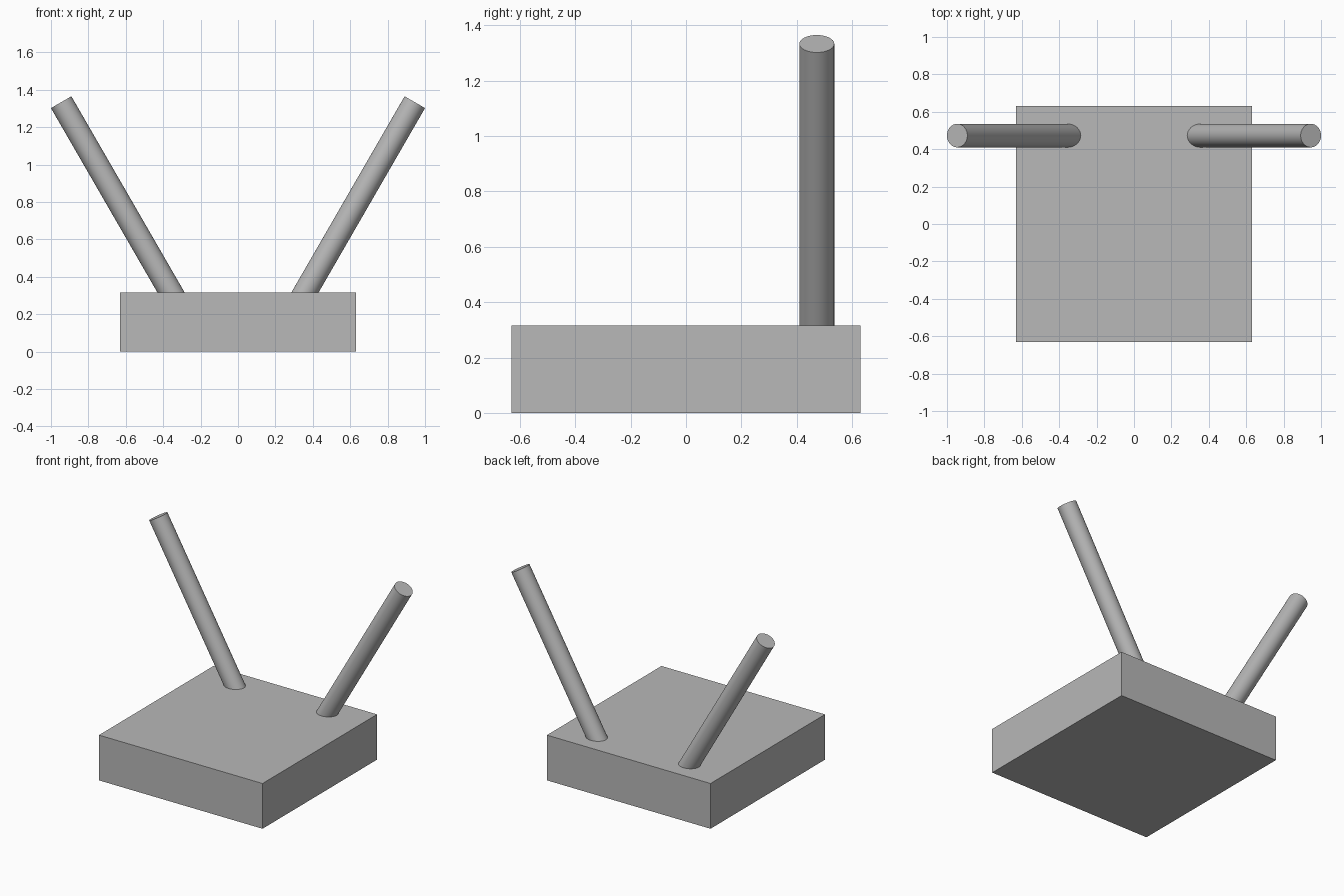
import bpy
from math import radians

if "Cube" in bpy.data.objects:
    bpy.data.objects.remove(bpy.data.objects["Cube"])

U = 0.6303  # base half-width

# Darker grey shared by all parts
grey = bpy.data.materials.new("dark_grey")
grey.diffuse_color = (0.48, 0.48, 0.48, 1)
grey.use_nodes = True
grey.node_tree.nodes["Principled BSDF"].inputs["Base Color"].default_value = grey.diffuse_color

# Square base slab
bpy.ops.mesh.primitive_cube_add(size=1, location=(0, 0, U / 4))
base = bpy.context.object
base.name = "base"
base.scale = (2 * U, 2 * U, U / 2)
bpy.ops.object.transform_apply(location=False, rotation=False, scale=True)
base.data.materials.append(grey)

# Two rods leaning outwards, sunk slightly into the slab
for name, side in (("left_rod", -1), ("right_rod", 1)):
    bpy.ops.mesh.primitive_cylinder_add(
        vertices=32, radius=0.1 * U, depth=2 * U,
        location=(side * U, 0.75 * U, 1.25 * U),
        rotation=(0, side * radians(30), 0))
    rod = bpy.context.object
    rod.name = name
    rod.data.materials.append(grey)
    bpy.ops.object.shade_smooth_by_angle(angle=radians(30))
